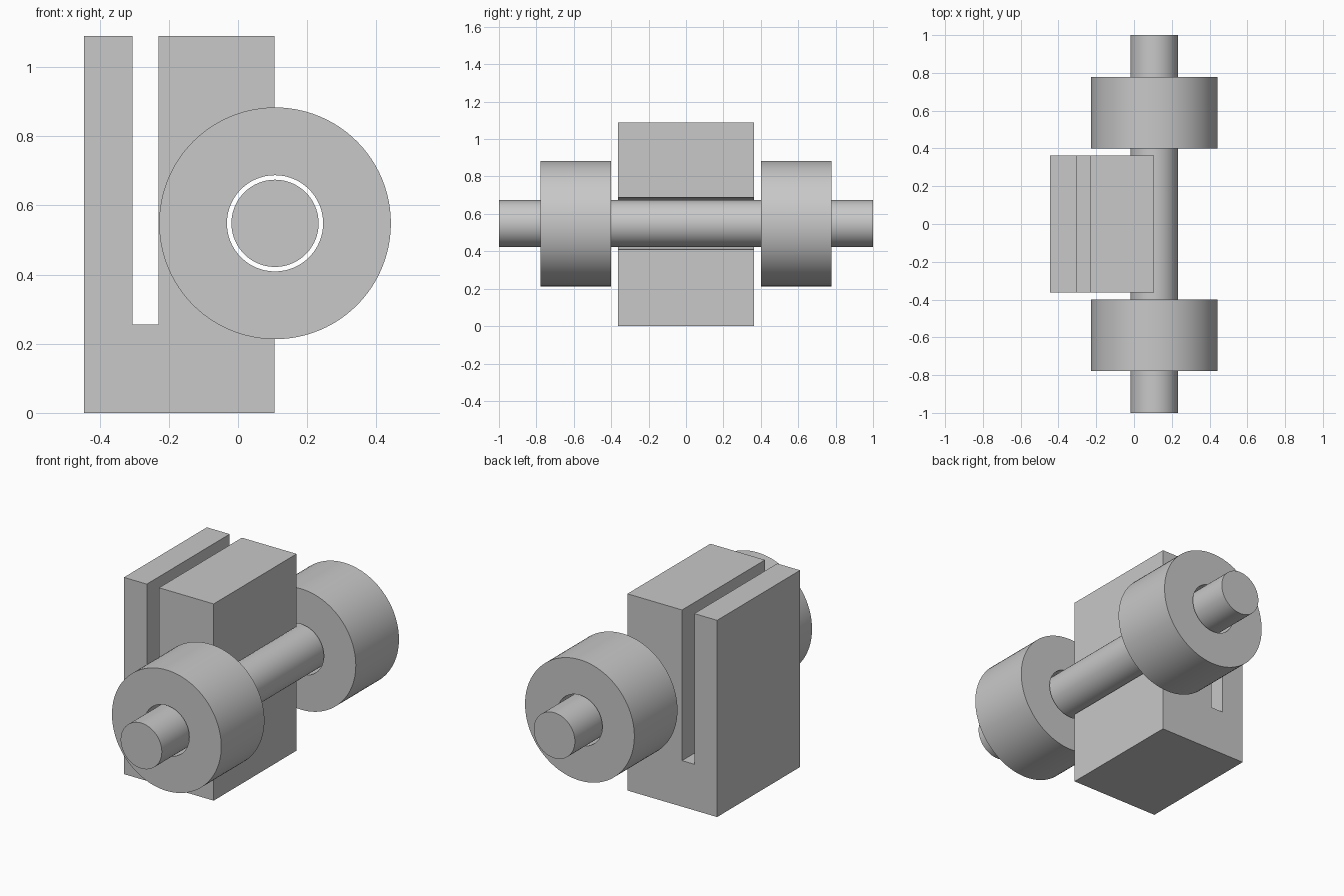
import bpy
import bmesh
from math import cos, sin, pi, radians
from mathutils import Vector, Matrix

if "Cube" in bpy.data.objects:
    bpy.data.objects.remove(bpy.data.objects["Cube"])

AXIS_X, AXIS_Z = 0.107, 0.548      # shaft centre line
BORE = 0.139                       # clearance radius around the shaft

grey = bpy.data.materials.new("plain_grey")
grey.use_nodes = True
grey.diffuse_color = (0.58, 0.58, 0.58, 1)
grey.node_tree.nodes["Principled BSDF"].inputs["Base Color"].default_value = grey.diffuse_color


def finish(name, bm):
    bmesh.ops.recalc_face_normals(bm, faces=bm.faces)
    mesh = bpy.data.meshes.new(name)
    bm.to_mesh(mesh)
    bm.free()
    mesh.materials.append(grey)
    obj = bpy.data.objects.new(name, mesh)
    bpy.context.collection.objects.link(obj)
    bpy.ops.object.select_all(action='DESELECT')
    obj.select_set(True)
    bpy.context.view_layer.objects.active = obj
    bpy.ops.object.shade_smooth_by_angle(angle=radians(30))
    return obj


def lathe(name, profile, closed):
    """Spin (radius, y) points around the shaft centre line."""
    bm = bmesh.new()
    centre = Vector((AXIS_X, 0, AXIS_Z))
    verts = [bm.verts.new((AXIS_X + r, y, AXIS_Z)) for r, y in profile]
    edges = [bm.edges.new(pair) for pair in zip(verts, verts[1:])]
    if closed:
        edges.append(bm.edges.new((verts[-1], verts[0])))
    bmesh.ops.spin(bm, geom=verts + edges, cent=centre, axis=(0, 1, 0),
                   angle=2 * pi, steps=96, use_duplicate=False)
    bmesh.ops.remove_doubles(bm, verts=bm.verts, dist=0.0005)
    return finish(name, bm)


# Slotted block with a half-round groove facing the shaft
left, right, top, half_depth = -0.445, 0.105, 1.09, 0.363
slot_left, slot_right, slot_floor = -0.305, -0.23, 0.255
outline = [(left, 0), (right, 0)]
steps = 48
for i in range(steps + 1):
    a = -pi / 2 - pi * i / steps
    outline.append((min(right, AXIS_X + BORE * cos(a)), AXIS_Z + BORE * sin(a)))
outline += [(right, top), (slot_right, top), (slot_right, slot_floor),
            (slot_left, slot_floor), (slot_left, top), (left, top)]
bm = bmesh.new()
face = bm.faces.new([bm.verts.new((x, -half_depth, z)) for x, z in outline])
side = bmesh.ops.extrude_face_region(bm, geom=[face])["geom"]
bmesh.ops.translate(bm, vec=(0, 2 * half_depth, 0),
                    verts=[v for v in side if isinstance(v, bmesh.types.BMVert)])
finish("slotted_block", bm)

# Shaft
lathe("shaft", [(0, -1), (0.126, -1), (0.126, 1), (0, 1)], False)

# Hollow rollers near each end of the shaft
for name, sign in (("front_roller", -1), ("back_roller", 1)):
    inner, outer = sign * 0.40, sign * 0.778
    lathe(name, [(BORE, inner), (0.335, inner), (0.335, outer), (BORE, outer)], True)
